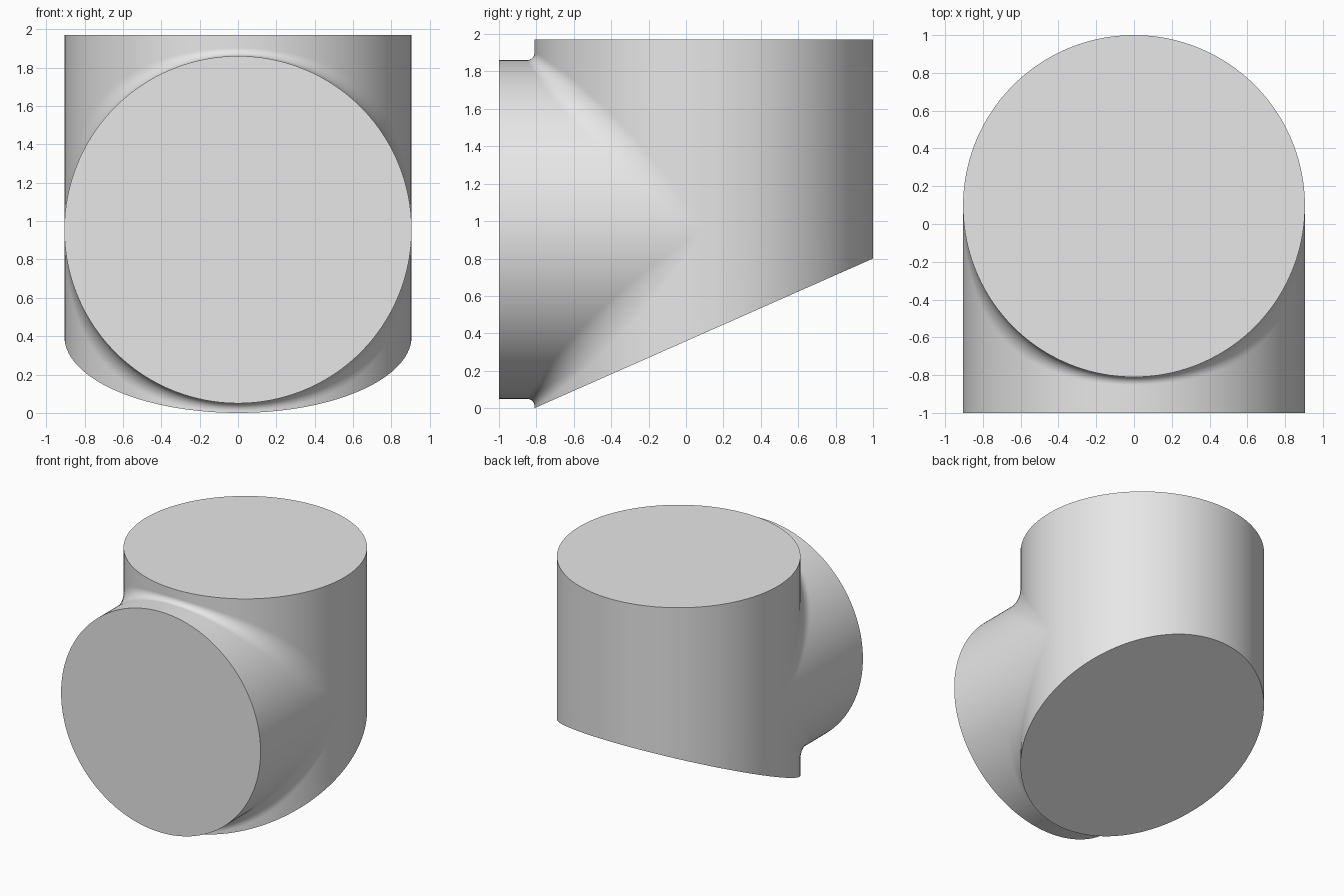
import bpy
import bmesh
from math import sin, cos, pi

cube = bpy.data.objects.get("Cube")
if cube:
    bpy.data.objects.remove(cube, do_unlink=True)

R = 0.905            # both round barrels share this radius
YC, ZC = 0.095, 0.955  # axis of the upright barrel, axis of the level barrel
TOP, FRONT = 1.97, -1.0
COLUMNS, ARC, ROWS = 128, 10, 6


def floor_z(y):
    """Height of the sloping underside."""
    return (y - YC + R) * 0.8 / (2 * R)


def blend_path(s, side):
    """Section at one x: along the level barrel, round the fillet, along the upright one."""
    u = s / R
    r = 0.04 * u + 0.4 * u * (1 - u)
    y0, d0 = YC - s - r, s + r
    end = TOP if side > 0 else floor_z(YC - s)
    path = []
    for i in range(ROWS):
        k = (1 - i / ROWS) ** 2
        path.append((y0 + (FRONT - y0) * k, ZC + side * s))
    for i in range(ARC + 1):
        a = pi / 2 * i / ARC
        path.append((y0 + r * sin(a), ZC + side * (d0 - r * cos(a))))
    z0 = ZC + side * d0
    for i in range(1, ROWS + 1):
        k = (i / ROWS) ** 2
        path.append((YC - s, z0 + (end - z0) * k))
    return path


def back_path(s):
    """Section of the plain rear wall."""
    y = YC + s
    return [(y, floor_z(y)), (y, ZC), (y, TOP)]


def add_skin(bm, section):
    """Sweep a section across x and join neighbouring columns with faces."""
    columns = []
    for j in range(COLUMNS + 1):
        t = pi * j / COLUMNS
        s = max(0.0, R * sin(t))
        columns.append([bm.verts.new((R * cos(t), y, z)) for y, z in section(s)])
    for a, b in zip(columns, columns[1:]):
        for i in range(len(a) - 1):
            bm.faces.new((a[i], a[i + 1], b[i + 1], b[i]))


# Curved walls: upper blend, lower blend and rear wall
bm = bmesh.new()
add_skin(bm, lambda s: blend_path(s, 1))
add_skin(bm, lambda s: blend_path(s, -1))
add_skin(bm, back_path)
bmesh.ops.remove_doubles(bm, verts=bm.verts[:], dist=0.00002)
bmesh.ops.dissolve_degenerate(bm, edges=bm.edges[:], dist=0.00002)

# Flat caps: top, front and sloping underside
rim = [e for e in bm.edges if e.is_boundary]
bmesh.ops.holes_fill(bm, edges=rim, sides=0)
bmesh.ops.recalc_face_normals(bm, faces=bm.faces[:])

mesh = bpy.data.meshes.new("elbow_body")
bm.to_mesh(mesh)
bm.free()
body = bpy.data.objects.new("elbow_body", mesh)
bpy.context.collection.objects.link(body)

# Plain grey
grey = bpy.data.materials.new("plain_grey")
grey.use_nodes = True
colour = (0.8, 0.8, 0.8, 1)
grey.diffuse_color = colour
grey.node_tree.nodes["Principled BSDF"].inputs["Base Color"].default_value = colour
mesh.materials.append(grey)

# Smooth walls with crisp cap rims
bpy.ops.object.select_all(action='DESELECT')
body.select_set(True)
bpy.context.view_layer.objects.active = body
bpy.ops.object.shade_smooth_by_angle(angle=pi / 6)
